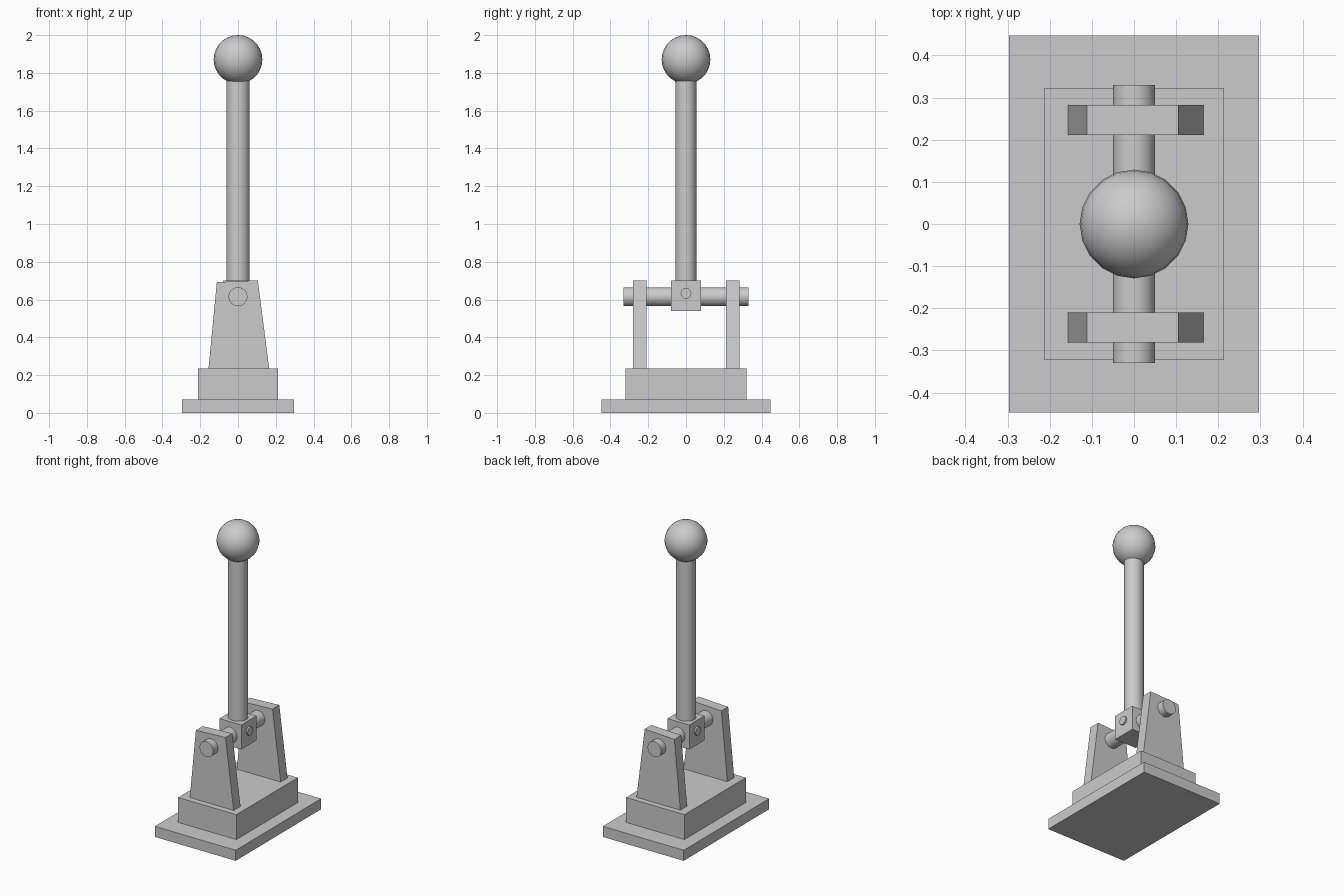
import bpy, bmesh, math
from mathutils import Matrix

if "Cube" in bpy.data.objects:
    bpy.data.objects.remove(bpy.data.objects["Cube"])


def finish(name, bm, smooth=False):
    bmesh.ops.recalc_face_normals(bm, faces=bm.faces[:])
    mesh = bpy.data.meshes.new(name)
    bm.to_mesh(mesh)
    bm.free()
    obj = bpy.data.objects.new(name, mesh)
    bpy.context.collection.objects.link(obj)
    if smooth:
        bpy.ops.object.select_all(action='DESELECT')
        obj.select_set(True)
        bpy.context.view_layer.objects.active = obj
        bpy.ops.object.shade_smooth_by_angle(angle=math.radians(40))
    return obj


def box(name, size, center):
    bm = bmesh.new()
    bmesh.ops.create_cube(bm, size=1, matrix=Matrix.Translation(center) @ Matrix.Diagonal((*size, 1)))
    return finish(name, bm)


def cylinder(name, length, center, axis, rx, ry=None, sides=32):
    turn = {'X': Matrix.Rotation(math.pi / 2, 4, 'Y'),
            'Y': Matrix.Rotation(math.pi / 2, 4, 'X'),
            'Z': Matrix.Identity(4)}[axis]
    bm = bmesh.new()
    bmesh.ops.create_cone(bm, cap_ends=True, segments=sides, radius1=1, radius2=1, depth=length,
                          matrix=Matrix.Translation(center) @ turn @ Matrix.Diagonal((rx, ry or rx, 1, 1)))
    return finish(name, bm, True)


def plate(name, outline, y0, y1):
    bm = bmesh.new()
    face = bm.faces.new([bm.verts.new((x, y0, z)) for x, z in outline])
    out = bmesh.ops.extrude_face_region(bm, geom=[face])
    moved = [v for v in out['geom'] if isinstance(v, bmesh.types.BMVert)]
    bmesh.ops.translate(bm, verts=moved, vec=(0, y1 - y0, 0))
    return finish(name, bm)


# Stepped base
box("base_plate", (0.592, 0.894, 0.07), (0, 0, 0.035))
box("base_block", (0.426, 0.642, 0.165), (0, 0, 0.1525))

# Pair of tapered brackets
bracket = [(-0.156, 0.235), (0.165, 0.235), (0.105, 0.702), (-0.112, 0.692)]
plate("front_bracket", bracket, -0.281, -0.210)
plate("back_bracket", bracket, 0.211, 0.282)

# Pivot block with its two pins
box("pivot_block", (0.16, 0.16, 0.162), (0, 0, 0.62))
cylinder("pivot_axle", 0.66, (0, 0, 0.615), 'Y', 0.05)
cylinder("cross_pin", 0.18, (0, 0, 0.632), 'X', 0.028)

# Lever shaft
cylinder("lever_shaft", 1.10, (0, 0, 1.24), 'Z', 0.061, 0.056)

# Ball knob
bm = bmesh.new()
bmesh.ops.create_uvsphere(bm, u_segments=20, v_segments=14, radius=0.129,
                          matrix=Matrix.Translation((0, 0, 1.871)))
finish("ball_knob", bm, True)
